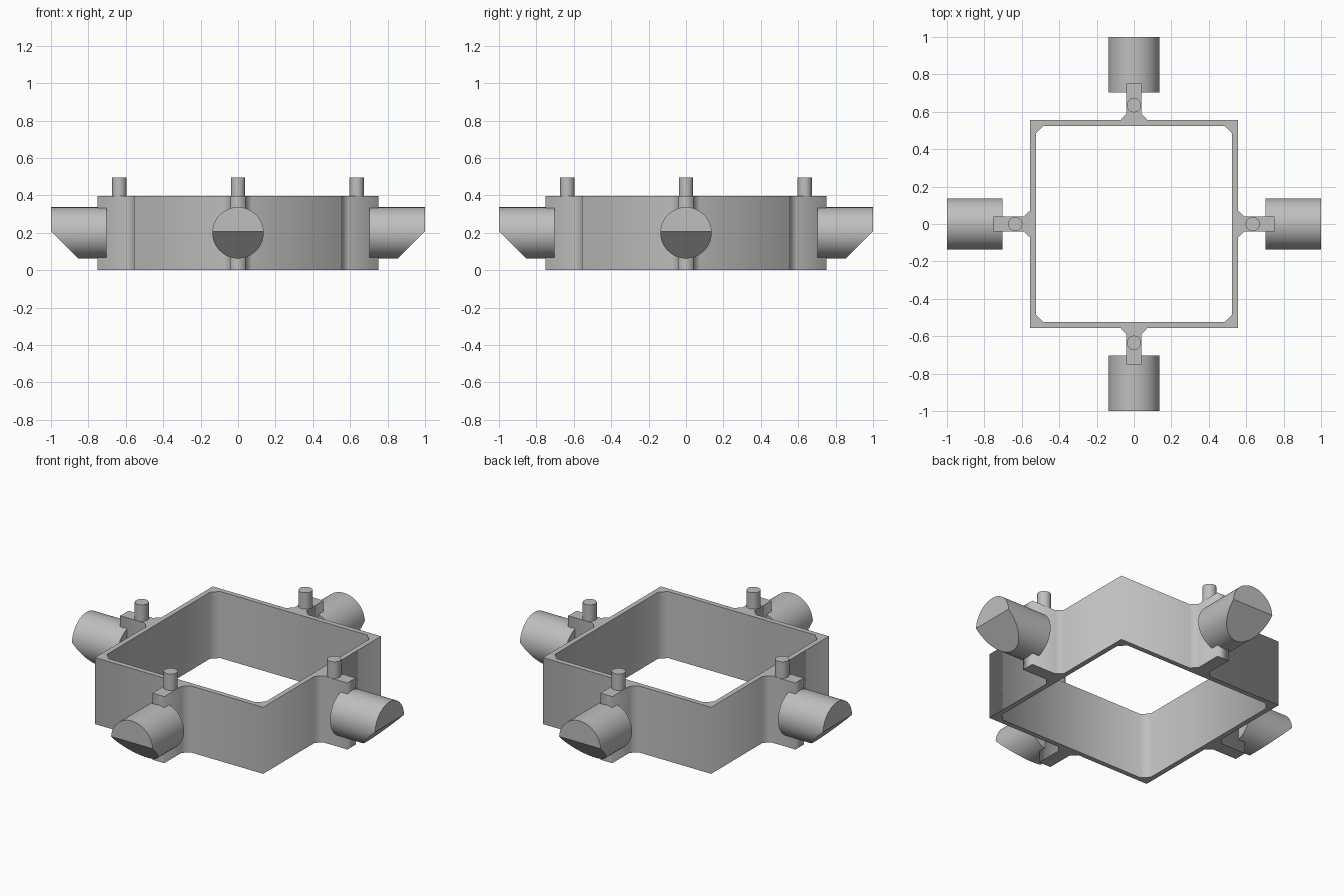
import bpy, bmesh, math
from mathutils import Matrix, Vector

if "Cube" in bpy.data.objects:
    bpy.data.objects.remove(bpy.data.objects["Cube"])

grey = bpy.data.materials.new("mid_grey")
grey.diffuse_color = (0.52, 0.52, 0.52, 1)
grey.use_nodes = True
grey.node_tree.nodes["Principled BSDF"].inputs["Base Color"].default_value = grey.diffuse_color

WALL, INNER, HEIGHT = 0.555, 0.525, 0.397


def turned(points):
    """Repeat one side's outline around all four sides."""
    out = []
    for k in range(4):
        r = Matrix.Rotation(k * math.pi / 2, 2)
        out += [r @ Vector(p) for p in points]
    return out


# Square frame with flared arms and chamfered inner corners, as one extruded profile
outer = turned([(WALL, -WALL), (WALL, -0.073), (0.59, -0.039), (0.75, -0.039),
                (0.75, 0.039), (0.59, 0.039), (WALL, 0.073)])
inner = turned([(INNER, -0.485), (INNER, 0.485)])
curve = bpy.data.curves.new("frame_profile", "CURVE")
curve.dimensions = "2D"
curve.fill_mode = "BOTH"
curve.extrude = HEIGHT / 2
for pts in (outer, inner):
    s = curve.splines.new("POLY")
    s.points.add(len(pts) - 1)
    for p, co in zip(s.points, pts):
        p.co = (co.x, co.y, 0, 1)
    s.use_cyclic_u = True
frame = bpy.data.objects.new("square_frame", curve)
frame.location.z = HEIGHT / 2
bpy.context.collection.objects.link(frame)
frame.select_set(True)
bpy.context.view_layer.objects.active = frame
bpy.ops.object.convert(target="MESH")
frame = bpy.context.object
frame.data.materials.clear()
frame.data.materials.append(grey)


def cylinder(name, radius, length, matrix, spin, cut=None):
    """Capped cylinder, optionally sliced by a plane, turned about z."""
    bm = bmesh.new()
    bmesh.ops.create_cone(bm, cap_ends=True, segments=64, radius1=radius,
                          radius2=radius, depth=length, matrix=matrix)
    if cut:
        res = bmesh.ops.bisect_plane(
            bm, geom=bm.verts[:] + bm.edges[:] + bm.faces[:],
            plane_co=cut[0], plane_no=cut[1], clear_outer=True)
        edges = [e for e in res["geom_cut"] if isinstance(e, bmesh.types.BMEdge)]
        bmesh.ops.holes_fill(bm, edges=edges, sides=0)
        bmesh.ops.recalc_face_normals(bm, faces=bm.faces[:])
    bm.transform(Matrix.Rotation(spin, 4, "Z"))
    me = bpy.data.meshes.new(name)
    bm.to_mesh(me)
    bm.free()
    me.materials.append(grey)
    ob = bpy.data.objects.new(name, me)
    bpy.context.collection.objects.link(ob)
    bpy.ops.object.select_all(action="DESELECT")
    ob.select_set(True)
    bpy.context.view_layer.objects.active = ob
    bpy.ops.object.shade_smooth_by_angle(angle=math.radians(30))


for k, side in enumerate(("right", "back", "left", "front")):
    spin = k * math.pi / 2
    # Upright peg on top of the arm
    cylinder("peg_" + side, 0.038, 0.115, Matrix.Translation((0.635, 0, 0.4375)), spin)
    # Horizontal barrel with its lower outer end sliced at 45 degrees
    cylinder("barrel_" + side, 0.137, 0.296,
             Matrix.Translation((0.852, 0, 0.2)) @ Matrix.Rotation(math.pi / 2, 4, "Y"),
             spin, ((1.0, 0, 0.208), (1, 0, -1)))
